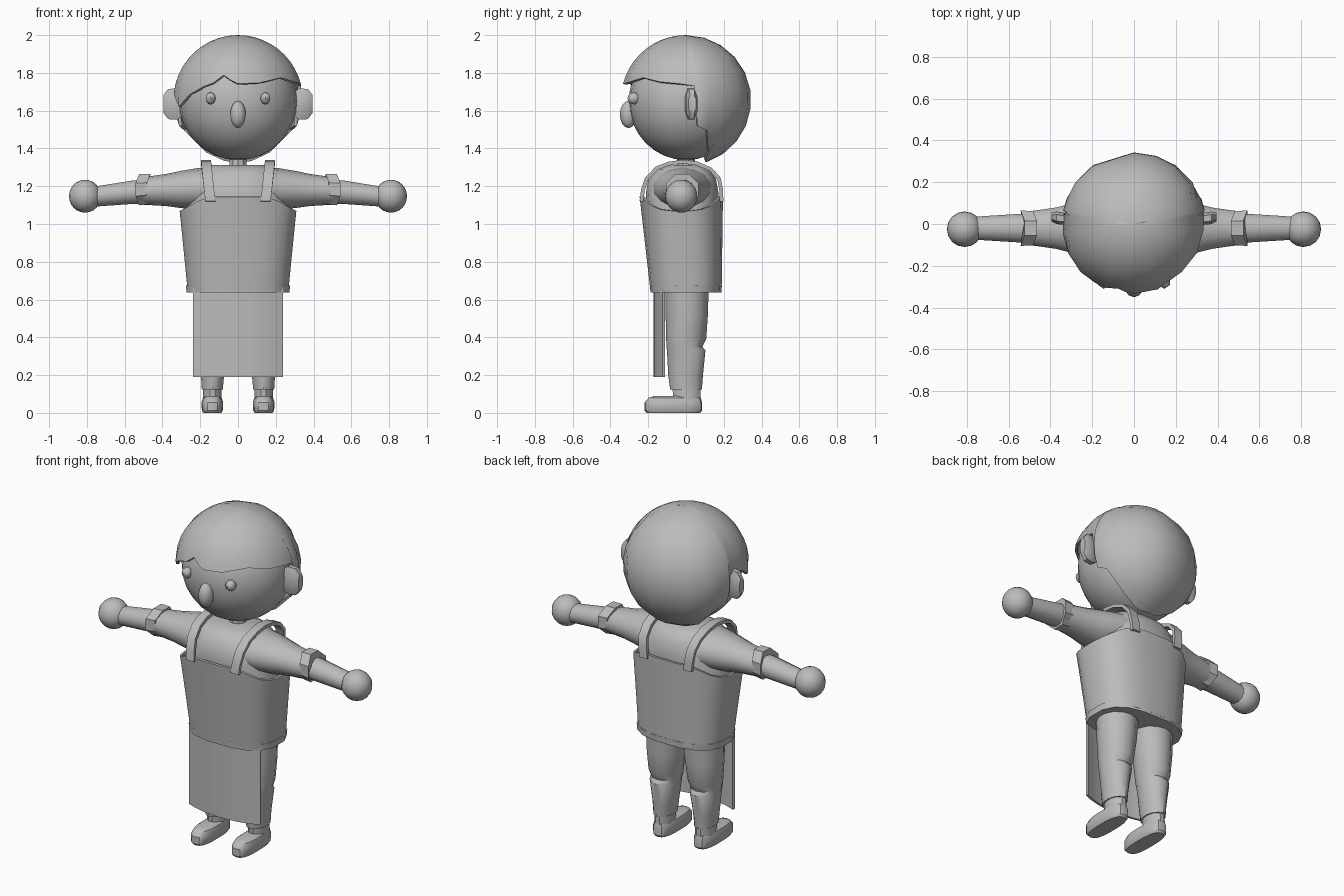
import bpy, bmesh, math
from mathutils import Vector

if "Cube" in bpy.data.objects:
    bpy.data.objects.remove(bpy.data.objects["Cube"])

grey = bpy.data.materials.new("plain_grey")
grey.diffuse_color = (0.5, 0.5, 0.5, 1)
grey.use_nodes = True
grey.node_tree.nodes["Principled BSDF"].inputs["Base Color"].default_value = grey.diffuse_color


def finish(name, bm, thick=0.0, angle=35):
    """Turn a bmesh into a shaded object, optionally as a shell."""
    bmesh.ops.recalc_face_normals(bm, faces=bm.faces[:])
    me = bpy.data.meshes.new(name)
    bm.to_mesh(me)
    bm.free()
    ob = bpy.data.objects.new(name, me)
    bpy.context.collection.objects.link(ob)
    me.materials.append(grey)
    bpy.ops.object.select_all(action='DESELECT')
    ob.select_set(True)
    bpy.context.view_layer.objects.active = ob
    if thick:
        m = ob.modifiers.new("shell", 'SOLIDIFY')
        m.thickness, m.offset = thick, 0
        bpy.ops.object.modifier_apply(modifier="shell")
    bpy.ops.object.shade_smooth_by_angle(angle=math.radians(angle))
    return ob


def skin(rows, closed=True, caps=True):
    """Bridge rows of points into a surface."""
    bm = bmesh.new()
    vs = [[bm.verts.new(p) for p in r] for r in rows]
    n = len(vs[0])
    for a, b in zip(vs, vs[1:]):
        for i in range(n if closed else n - 1):
            j = (i + 1) % n
            bm.faces.new((a[i], a[j], b[j], b[i]))
    if caps:
        bm.faces.new(vs[0])
        bm.faces.new(vs[-1])
    return bm


def oval(cx, cy, rx, ry, n, p=2.0):
    """Superellipse outline; p = 2 is an ellipse, more is squarer."""
    out = []
    for i in range(n):
        t = 2 * math.pi * (i + 0.5) / n
        c, s = math.cos(t), math.sin(t)
        out.append((cx + rx * math.copysign(abs(c) ** (2 / p), c),
                    cy + ry * math.copysign(abs(s) ** (2 / p), s)))
    return out


def upright(name, rings, n=16, p=2.0):
    """Loft along z from rings of z, cx, cy, rx, ry."""
    rows = [[(x, y, r[0]) for x, y in oval(*r[1:], n, p)] for r in rings]
    return finish(name, skin(rows))


def sideways(name, side, rings, n=12, skew=0.0):
    """Loft along x from rings of x, cz, ry, rz."""
    rows = [[(side * (r[0] + skew * abs(y + 0.02) / r[2]), y, z)
             for y, z in oval(-0.02, r[1], r[2], r[3], n)] for r in rings]
    return finish(name, skin(rows))


def ball(name, loc, size, u=16, v=10):
    bm = bmesh.new()
    bmesh.ops.create_uvsphere(bm, u_segments=u, v_segments=v, radius=1)
    for w in bm.verts:
        w.co = Vector((w.co.x * size[0], w.co.y * size[1], w.co.z * size[2])) + Vector(loc)
    return finish(name, bm, angle=60)


# head, neck and nose
ball("head", (0, 0, 1.65), (0.312, 0.303, 0.312), 24, 16)
upright("neck", [(1.27, 0, 0, 0.05, 0.05), (1.37, 0, 0, 0.045, 0.045)], 10)
ball("nose", (0, -0.305, 1.58), (0.043, 0.045, 0.072), 10, 8)

# hair: a dome whose lower edge height depends on the angle from the front
edge = [(-180, 1.335), (-145, 1.34), (-125, 1.385), (-111, 1.50), (-101, 1.52),
        (-98, 1.70), (-82, 1.685), (-66, 1.62), (-48, 1.685), (-33, 1.725),
        (-23, 1.745), (-14, 1.785), (-7, 1.76), (0, 1.74), (20, 1.745),
        (45, 1.772), (65, 1.75), (85, 1.74), (98, 1.73), (101, 1.52),
        (111, 1.50), (125, 1.385), (145, 1.34), (162, 1.335)]
R, HZ, STEPS = 0.337, 1.655, 10
rows = []
for k in range(1, STEPS + 1):
    row = []
    for a, z in edge:
        low = math.acos(max(-1, min(1, (z - HZ) / R)))
        th = low * k / STEPS
        a = math.radians(a)
        row.append((R * math.sin(th) * math.sin(a),
                    -R * math.sin(th) * math.cos(a), HZ + R * math.cos(th)))
    rows.append(row)
bm = skin(rows, caps=False)
top = bm.verts.new((0, 0, HZ + R))
bm.verts.ensure_lookup_table()
n = len(edge)
for i in range(n):
    bm.faces.new((top, bm.verts[i], bm.verts[(i + 1) % n]))
finish("hair", bm, 0.016, 45)

# shirt body
upright("shirt", [(0.67, 0, 0, 0.24, 0.165), (1.08, 0, -0.02, 0.28, 0.19),
                  (1.16, 0, -0.02, 0.25, 0.195), (1.24, 0, -0.02, 0.22, 0.18),
                  (1.29, 0, -0.015, 0.185, 0.14), (1.312, 0, -0.01, 0.14, 0.09)], 20, 2.5)

# apron body wrapped round the torso, dipping under the arms
rows = []
for f in (0, 0.35, 0.7, 1):
    row = []
    for x, y in oval(0, -0.025 * f, 0.262 + 0.042 * f, 0.183 + 0.032 * f, 24, 2.7):
        dip = max(0, min(1, (abs(x) - 0.17) / 0.13))
        row.append((x, y, 0.65 + f * (0.495 - 0.075 * dip)))
    rows.append(row)
finish("apron_body", skin(rows, caps=False), 0.014)

# belt
upright("belt", [(0.637, 0, 0, 0.276, 0.19), (0.674, 0, 0, 0.28, 0.193)], 16, 2.6)

# apron skirt: a gently curved sheet
rows = []
for z in (0.19, 0.66):
    rows.append([(0.235 * t, -0.164 + 0.045 * abs(t) ** 2.4, z)
                 for t in (-1, -0.75, -0.5, -0.25, 0, 0.25, 0.5, 0.75, 1)])
finish("apron_skirt", skin(rows, closed=False, caps=False), 0.014)

strap_path = [(-0.236, 1.12), (-0.228, 1.18), (-0.208, 1.24), (-0.155, 1.295), (-0.09, 1.32),
              (-0.02, 1.33), (0.06, 1.32), (0.13, 1.29), (0.175, 1.24),
              (0.186, 1.18), (0.188, 1.12)]

for side, tag in ((-1, "left"), (1, "right")):
    # shoulder strap
    rows = []
    for y, z in strap_path:
        inner = 0.12 + 0.022 * min(1, (z - 1.12) / 0.2)
        rows.append([(side * inner, y, z), (side * (inner + 0.053), y, z)])
    finish(tag + "_strap", skin(rows, closed=False, caps=False), 0.02)

    # eye and ear
    ball(tag + "_eye", (side * 0.145, -0.275, 1.665), (0.03, 0.035, 0.032), 6, 6)
    rows = []
    for x, ry, rz in ((0.28, 0.022, 0.06), (0.325, 0.03, 0.088),
                      (0.37, 0.032, 0.085), (0.395, 0.022, 0.05)):
        rows.append([(side * x, 0.018 + 0.13 * (x - 0.28) + y, 1.635 + z)
                     for y, z in oval(0, 0, ry, rz, 8, 2.6)])
    finish(tag + "_ear", skin(rows), angle=40)

    # sleeve, rolled cuff, forearm, hand
    sideways(tag + "_sleeve", side, [(0.12, 1.19, 0.165, 0.115), (0.22, 1.187, 0.145, 0.108),
                                     (0.30, 1.183, 0.12, 0.099), (0.38, 1.18, 0.1, 0.085),
                                     (0.50, 1.175, 0.083, 0.073)], 14)
    sideways(tag + "_cuff", side, [(0.45, 1.186, 0.088, 0.086), (0.51, 1.182, 0.092, 0.09)],
             8, 0.035)
    sideways(tag + "_forearm", side, [(0.45, 1.175, 0.07, 0.068), (0.56, 1.168, 0.07, 0.064),
                                      (0.76, 1.145, 0.057, 0.055)], 12)
    ball(tag + "_hand", (side * 0.81, -0.025, 1.147), (0.085, 0.085, 0.087), 16, 12)

    # trouser leg with a fold behind the knee
    upright(tag + "_leg", [(0.67, side * 0.122, 0.005, 0.118, 0.115),
                           (0.52, side * 0.127, 0.004, 0.108, 0.112),
                           (0.39, side * 0.131, 0.001, 0.092, 0.106),
                           (0.35, side * 0.132, -0.008, 0.085, 0.095),
                           (0.33, side * 0.133, 0.001, 0.082, 0.102),
                           (0.20, side * 0.135, -0.002, 0.063, 0.092),
                           (0.125, side * 0.136, 0.0, 0.057, 0.084)], 14)
    # ankle and shoe
    upright(tag + "_ankle", [(0.06, side * 0.136, 0.005, 0.05, 0.075),
                             (0.14, side * 0.136, 0.002, 0.05, 0.076)], 12)
    upright(tag + "_shoe", [(0.0, side * 0.136, -0.067, 0.048, 0.142),
                            (0.012, side * 0.136, -0.067, 0.056, 0.152),
                            (0.055, side * 0.136, -0.067, 0.058, 0.152),
                            (0.08, side * 0.136, -0.06, 0.05, 0.138),
                            (0.09, side * 0.136, -0.05, 0.036, 0.115)], 18, 2.8)
